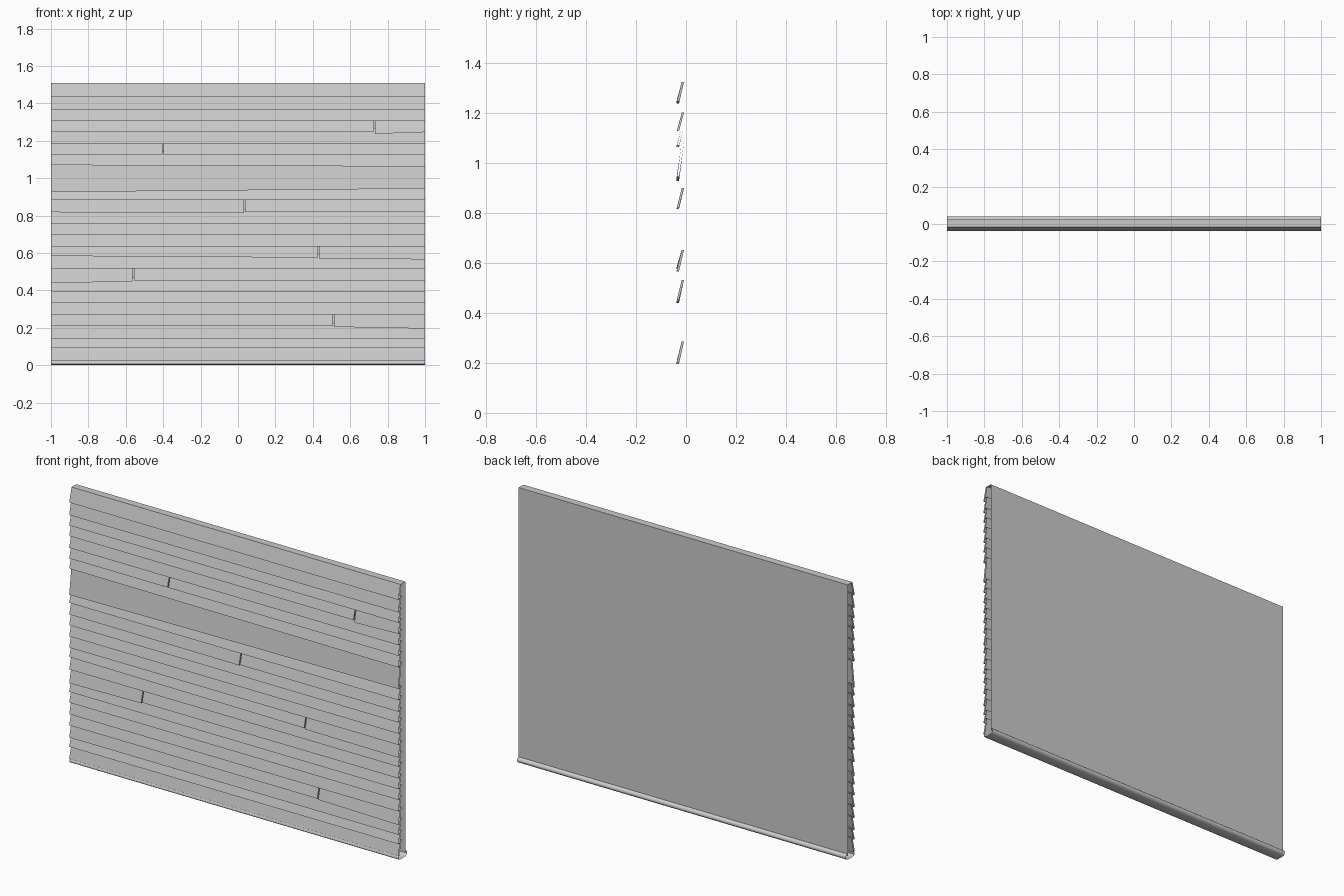
import bpy
import bmesh

if "Cube" in bpy.data.objects:
    bpy.data.objects.remove(bpy.data.objects["Cube"], do_unlink=True)

grey = bpy.data.materials.new("siding grey")
grey.use_nodes = True
grey.diffuse_color = (0.6, 0.6, 0.6, 1)
grey.node_tree.nodes["Principled BSDF"].inputs["Base Color"].default_value = (0.6, 0.6, 0.6, 1)


def extrude_x(name, left, right, x0, x1, closed=False, caps=(False, False)):
    """Bridge two (y, z) profiles along x, with optional end caps."""
    bm = bmesh.new()
    a = [bm.verts.new((x0, y, z)) for y, z in left]
    b = [bm.verts.new((x1, y, z)) for y, z in right]
    n = len(a)
    for i in range(n if closed else n - 1):
        j = (i + 1) % n
        bm.faces.new((a[i], a[j], b[j], b[i]))
    if caps[0]:
        bm.faces.new(a[::-1])
    if caps[1]:
        bm.faces.new(b)
    mesh = bpy.data.meshes.new(name)
    bm.to_mesh(mesh)
    bm.free()
    mesh.materials.append(grey)
    obj = bpy.data.objects.new(name, mesh)
    bpy.context.collection.objects.link(obj)
    return obj


FRONT, REAR, TOP, THICK = -0.037, 0.024, 1.51, 0.009


def board_profile(bottom, top):
    y_top = -0.017
    return [(y_top, top), (FRONT, bottom), (FRONT + THICK, bottom), (y_top + THICK, top)]


# Lower edge of each board, from the ground up
rows = [0.024, 0.091, 0.142, 0.209, 0.27, 0.334, 0.393, 0.452, 0.516, 0.578, 0.636, 0.698,
        0.759, 0.818, 0.882, 0.936, 1.067, 1.126, 1.184, 1.249, 1.307, 1.364, 1.433]

# Sagging boards: row -> drop at the left and right end
sag = {9: (0.006, -0.01), 15: (-0.01, 0.008), 16: (0.003, -0.005)}

# Butt joints: row -> x, then end drops of the two pieces
joints = {3: (0.51, 0, 0, -0.004, -0.013), 7: (-0.56, -0.012, -0.005, 0, 0),
          9: (0.43, 0.006, -0.003, -0.008, -0.012), 13: (0.035, 0, -0.004, 0, 0),
          17: (-0.4, 0, 0, 0, 0), 19: (0.73, 0, 0, -0.012, -0.003)}

# Overlapping clapboards
for r, z in enumerate(rows):
    top = min(rows[r + 1] + 0.016, TOP) if r + 1 < len(rows) else TOP

    def board(name, d0, d1, x0, x1, caps):
        extrude_x(name, board_profile(z + d0, top), board_profile(z + d1, top),
                  x0, x1, True, caps)

    if r in joints:
        x, a, b, c, d = joints[r]
        board(f"board_{r + 1}_left", a, b, -1, x - 0.003, (False, True))
        board(f"board_{r + 1}_right", c, d, x + 0.003, 1, (True, False))
    else:
        d0, d1 = sag.get(r, (0, 0))
        board(f"board_{r + 1}", d0, d1, -1, 1, (False, False))

# Back sheet and top edge, open at both ends
sheet = [(REAR, 0.02), (REAR, TOP), (-0.017, TOP)]
extrude_x("back_and_top_sheet", sheet, sheet, -1, 1)

# Rounded sill along the foot
sill = [(FRONT + THICK, 0.024), (-0.034, 0.018), (-0.034, 0.007), (-0.028, 0.002), (-0.018, 0),
        (0.02, 0), (0.03, 0.003), (0.037, 0.009), (0.04, 0.017), (0.037, 0.025),
        (0.032, 0.029), (REAR, 0.031)]
foot = extrude_x("bottom_sill", sill, sill, -1, 1)
bpy.context.view_layer.objects.active = foot
foot.select_set(True)
bpy.ops.object.shade_smooth_by_angle(angle=0.8)
